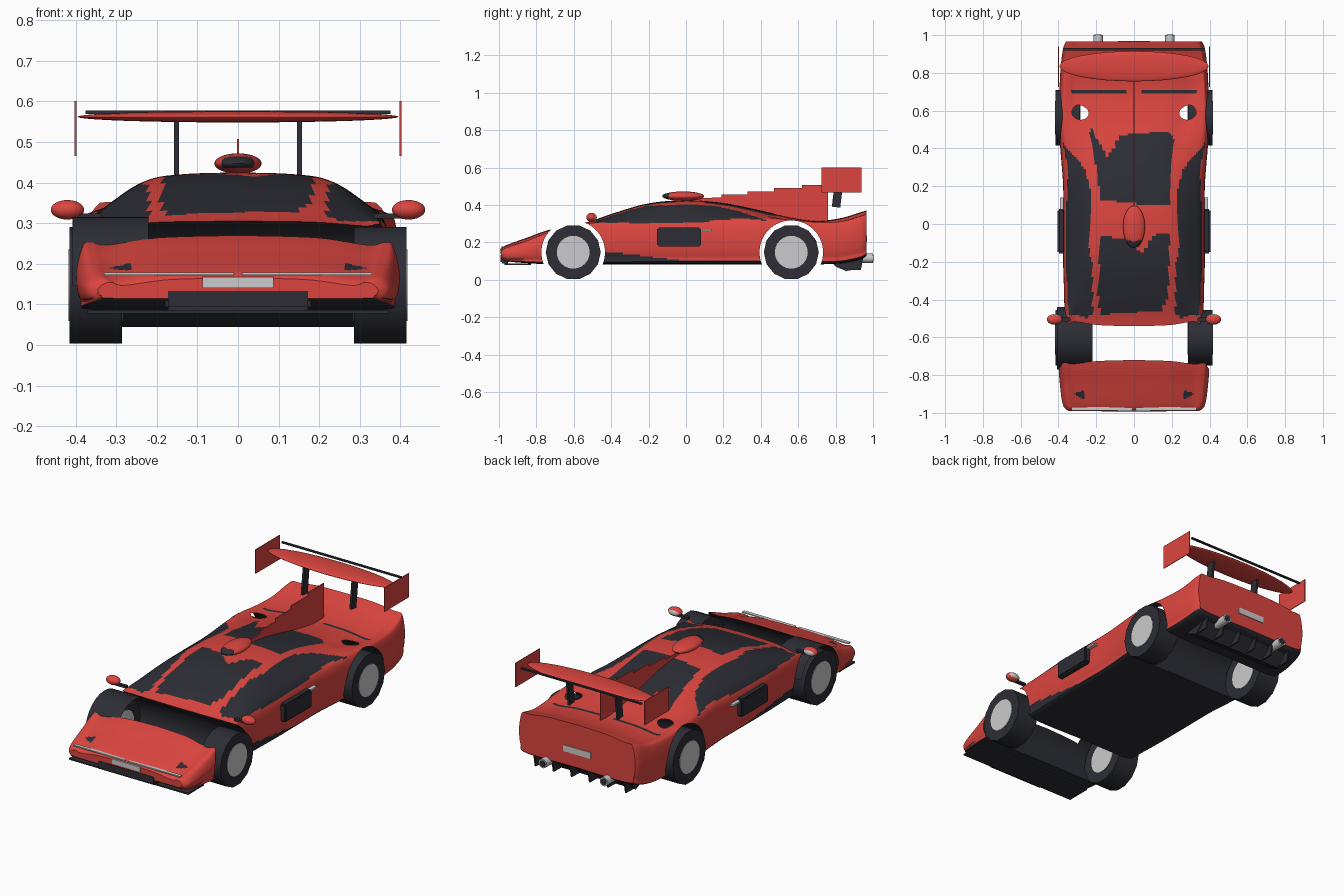
import bpy, bmesh, math
from mathutils import Matrix, Vector

if "Cube" in bpy.data.objects:
    bpy.data.objects.remove(bpy.data.objects["Cube"])


def material(name, rgb):
    m = bpy.data.materials.new(name)
    m.use_nodes = True
    m.diffuse_color = (*rgb, 1)
    node = next(n for n in m.node_tree.nodes if n.type == 'BSDF_PRINCIPLED')
    node.inputs["Base Color"].default_value = (*rgb, 1)
    return m


RED = material("red paint", (0.72, 0.06, 0.05))
BLACK = material("black trim", (0.026, 0.027, 0.036))
SILVER = material("silver", (0.6, 0.6, 0.61))


def finish(name, bm, mats, rule=None, angle=35):
    """Turn a bmesh into a shaded object, colouring faces by rule."""
    bmesh.ops.recalc_face_normals(bm, faces=bm.faces)
    if rule:
        for f in bm.faces:
            f.material_index = rule(f.calc_center_median(), f.normal)
    me = bpy.data.meshes.new(name)
    bm.to_mesh(me)
    bm.free()
    ob = bpy.data.objects.new(name, me)
    bpy.context.collection.objects.link(ob)
    for m in mats:
        me.materials.append(m)
    activate(ob)
    bpy.ops.object.shade_smooth_by_angle(angle=math.radians(angle))
    return ob


def activate(ob):
    bpy.ops.object.select_all(action='DESELECT')
    ob.select_set(True)
    bpy.context.view_layer.objects.active = ob


def box(name, center, size, mat, bevel=0, tilt=0):
    bm = bmesh.new()
    bmesh.ops.create_cube(bm, size=1, matrix=Matrix.Translation(center)
                          @ Matrix.Rotation(tilt, 4, 'X') @ Matrix.Diagonal((*size, 1)))
    if bevel:
        bmesh.ops.bevel(bm, geom=bm.edges[:], offset=bevel, segments=2, affect='EDGES')
    return finish(name, bm, [mat])


def cylinder(name, center, radius, length, axis, sides, mats, rule=None):
    rot = Matrix.Rotation(math.pi / 2, 4, 'Y' if axis == 'X' else 'X')
    bm = bmesh.new()
    bmesh.ops.create_cone(bm, cap_ends=True, segments=sides, radius1=radius, radius2=radius,
                          depth=length, matrix=Matrix.Translation(center) @ rot)
    return finish(name, bm, mats, rule)


def ellipsoid(name, center, radii, mats, rule=None):
    bm = bmesh.new()
    bmesh.ops.create_uvsphere(bm, u_segments=32, v_segments=20, radius=1,
                              matrix=Matrix.Translation(center) @ Matrix.Diagonal((*radii, 1)))
    return finish(name, bm, mats, rule)


def side_profile(name, pts, x, width, mat):
    """Extrude a (y, z) outline across x."""
    bm = bmesh.new()
    face = bm.faces.new([bm.verts.new((x - width / 2, y, z)) for y, z in pts])
    ext = bmesh.ops.extrude_face_region(bm, geom=[face])["geom"]
    bmesh.ops.translate(bm, vec=(width, 0, 0),
                        verts=[v for v in ext if isinstance(v, bmesh.types.BMVert)])
    return finish(name, bm, [mat])


def smooth_path(pts, steps):
    """Catmull-Rom curve through points of any dimension."""
    p = [Vector(q) for q in (pts[0], *pts, pts[-1])]
    out = []
    for a, b, c, d in zip(p, p[1:], p[2:], p[3:]):
        for i in range(steps):
            t = i / steps
            out.append(b + (c - a) * (t / 2) + (a * 2 - b * 5 + c * 4 - d) * (t * t / 2)
                       + (b * 3 - a - c * 3 + d) * (t ** 3 / 2))
    return out + [p[-1]]


def inside(poly, u, v):
    hit = False
    for (a, b), (c, d) in zip(poly, poly[1:] + poly[:1]):
        if (b > v) != (d > v) and u < a + (v - b) * (c - a) / (d - b):
            hit = not hit
    return hit


# Body stations: y, half width, roof half width, top, shoulder, bottom
stations = [(-.99, .345, .28, .165, .15, .115), (-.96, .375, .3, .185, .165, .1),
            (-.85, .392, .31, .225, .2, .09), (-.72, .397, .32, .27, .25, .085),
            (-.53, .37, .31, .308, .29, .085), (-.38, .37, .27, .358, .297, .085),
            (-.2, .375, .24, .408, .302, .085), (0, .375, .22, .425, .305, .085),
            (.2, .375, .215, .41, .31, .085), (.4, .39, .23, .37, .315, .085),
            (.55, .4, .27, .335, .312, .085), (.7, .395, .3, .315, .3, .085),
            (.83, .388, .3, .33, .3, .09), (.93, .375, .3, .36, .325, .11),
            (.965, .36, .29, .37, .34, .13)]


def section(y, w, r, top, sh, low):
    h = sh - low
    half = [(0, top), (r * .6, top - .004), (r, top - .018), ((r + w) / 2, (top + sh) / 2 - .003),
            (w * .96, sh), (w, sh - h * .4), (w * .975, low + h * .18), (w * .87, low), (0, low)]
    pts = smooth_path(half, 7)
    return [(x, y, z) for x, z in pts] + [(-x, y, z) for x, z in pts[-2:0:-1]]


bm = bmesh.new()
rings = [[bm.verts.new(c) for c in section(*s)] for s in smooth_path(stations, 16)]
for a, b in zip(rings, rings[1:]):
    for i in range(len(a)):
        j = (i + 1) % len(a)
        bm.faces.new((a[i], a[j], b[j], b[i]))
bm.faces.new(rings[0])
bm.faces.new(rings[-1])
body = finish("body", bm, [RED, BLACK])

# Wheel tunnels cut through the body
AXLES = (-.603, .563)
HUB, ARCH = .147, .17
for y in AXLES:
    cutter = cylinder("arch_cutter", (0, y, HUB), ARCH, 1.2, 'X', 64, [BLACK])
    cutter.hide_render = True
    mod = body.modifiers.new("arch", 'BOOLEAN')
    mod.operation, mod.solver, mod.object = 'DIFFERENCE', 'EXACT', cutter
    activate(body)
    bpy.ops.object.modifier_apply(modifier=mod.name)
    bpy.data.objects.remove(cutter)

# Painted glass, sills, lamps and underside
windscreen = [(-.18, -.06), (-.04, -.08), (.04, -.15), (.125, -.045), (.19, -.045),
              (.18, -.39), (.14, -.46), (-.18, -.48), (-.19, -.39)]
rear_window = [(-.24, .53), (-.14, .35), (-.07, .47), (.17, .49), (.21, .46),
               (.19, .1), (.06, .1), (-.18, .13), (-.19, .24)]
side_window = [(-.5, .305), (-.38, .362), (-.2, .395), (0, .403), (.15, .395), (.27, .37),
               (.45, .312), (.3, .33), (.05, .305), (-.25, .303)]
lamp = [(.32, -.9), (.265, -.875), (.265, -.925)]


def body_paint(c, n):
    x, y, z = c
    if any(abs(math.hypot(y - a, z - HUB) - ARCH) < .003 and
           abs(n.y * (y - a) + n.z * (z - HUB)) > ARCH * .97 and n.z * (z - HUB) <= .001
           for a in AXLES):
        return 1
    if n.z < -.55 or (abs(y) < .5 and z < .1 + .05 * max(0, -y / .43)):
        return 1
    if n.z > .2 and (inside(windscreen, x, y) or inside(rear_window, x, y)
                     or inside(lamp, abs(x), y) or (.69 < y < .708 and .04 < abs(x) < .33)):
        return 1
    return int(abs(x) > .22 and inside(side_window, y, z))


mesh = body.data
for p in mesh.polygons:
    p.material_index = body_paint(p.center, p.normal)
activate(body)
bpy.ops.object.shade_smooth_by_angle(angle=math.radians(35))

# Curved liner above one front wheel
bm = bmesh.new()
arc = [(AXLES[0] + .168 * math.cos(t), HUB + .168 * math.sin(t))
       for t in (math.pi * i / 24 for i in range(2, 25))]
cols = [[bm.verts.new((x, y, z)) for x in (-.408, -.22)] for y, z in arc]
for a, b in zip(cols, cols[1:]):
    bm.faces.new((a[0], a[1], b[1], b[0]))
finish("wheel_liner", bm, [BLACK])

# Wheels
for y, end in zip(AXLES, ("front", "rear")):
    for s, side in ((1, "left"), (-1, "right")):
        cylinder(f"{end}_{side}_tyre", (s * .35, y, HUB), HUB, .13, 'X', 14, [BLACK])
        cylinder(f"{end}_{side}_rim", (s * .35, y, HUB), .088, .134, 'X', 24, [SILVER])

# Parts repeated on both sides
for s, side in ((1, "left"), (-1, "right")):
    ellipsoid(f"{side}_mirror", (s * .42, -.505, .333), (.041, .028, .024), [RED, SILVER],
              lambda c, n: int(n.y > .75))
    box(f"{side}_mirror_stalk", (s * .37, -.505, .318), (.07, .02, .012), BLACK)
    box(f"{side}_intake", (s * .385, -.038, .229), (.04, .235, .1), BLACK, .008)
    box(f"{side}_door_handle", (s * .382, .11, .266), (.02, .06, .01), SILVER)
    box(f"{side}_wing_post", (s * .151, .812, .47), (.012, .045, .165), BLACK, 0, -.12)
    box(f"{side}_wing_end_plate", (s * .4, .832, .533), (.004, .215, .135), RED)
    cylinder(f"{side}_exhaust", (s * .19, .955, .115), .025, .09, 'Y', 20, [SILVER])
    cylinder(f"{side}_exhaust_bore", (s * .19, .957, .115), .018, .09, 'Y', 20, [BLACK])
    box(f"{side}_light_strip", (s * .17, -.978, .175), (.32, .02, .006), SILVER)

# Rear wing, roof scoop and stepped fin
ellipsoid("rear_wing", (0, .835, .562), (.395, .08, .014), [RED])
box("wing_flap", (0, .925, .573), (.75, .012, .008), BLACK)
ellipsoid("roof_scoop", (0, -.015, .447), (.058, .112, .025), [RED, BLACK],
          lambda c, n: int(c.y < -.088 and c.z > .436))
side_profile("roof_fin", [(.03, .4), (.03, .435), (.19, .44), (.19, .455), (.33, .455), (.33, .472),
                          (.47, .472), (.47, .49), (.62, .49), (.62, .507), (.76, .507),
                          (.76, .31), (.55, .32), (.3, .38)], 0, .006, RED)

# Bumper, splitter, plates and diffuser
box("front_bumper", (0, -.968, .113), (.36, .05, .055), BLACK, .008)
box("front_splitter", (0, -.9, .082), (.74, .14, .008), BLACK)
box("front_plate", (0, -.99, .154), (.174, .008, .027), SILVER)
box("rear_plate", (0, .966, .22), (.17, .006, .035), SILVER)
side_profile("diffuser", [(.78, .095), (.8, .07), (.86, .045), (.945, .13), (.85, .14)],
             0, .58, BLACK)
for i in range(6):
    side_profile(f"diffuser_fin_{i + 1}", [(.85, .05), (.935, .052), (.95, .13), (.9, .13)],
                 (i - 2.5) * .112, .008, BLACK)
